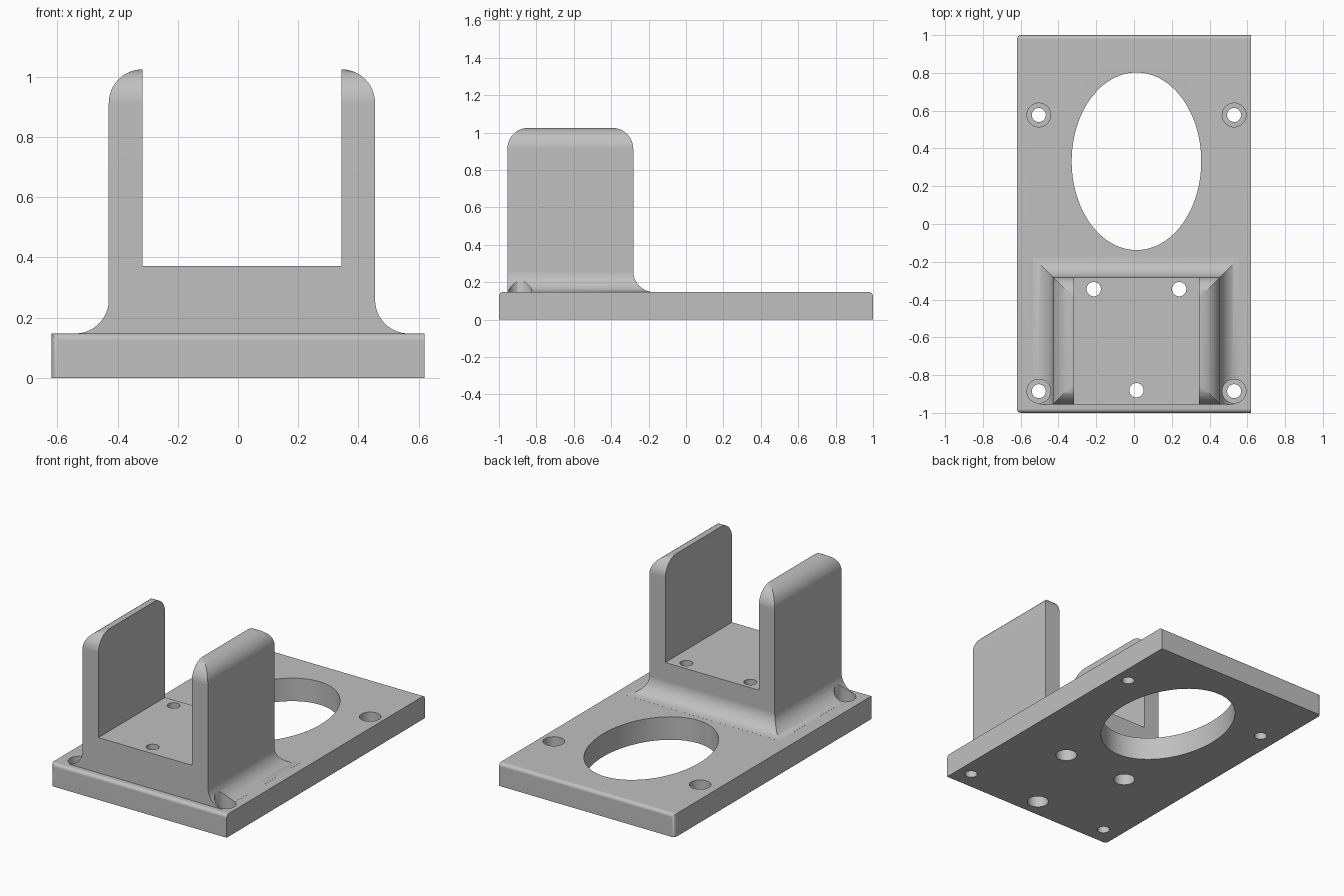
import bpy, bmesh, math
from mathutils import Matrix

if "Cube" in bpy.data.objects:
    bpy.data.objects.remove(bpy.data.objects["Cube"])

CX = 0.013                      # centre line of the cradle and openings
PLATE_TOP = 0.147
R = 0.112                       # radius of cradle fillets and rounded tops
TOP = 1.025
STEPS = 12

grey = bpy.data.materials.new("light grey")
grey.diffuse_color = (0.53, 0.53, 0.53, 1)
grey.use_nodes = True
grey.node_tree.nodes["Principled BSDF"].inputs["Base Color"].default_value = grey.diffuse_color


def add_object(name, bm):
    bmesh.ops.recalc_face_normals(bm, faces=bm.faces)
    mesh = bpy.data.meshes.new(name)
    bm.to_mesh(mesh)
    bm.free()
    mesh.materials.append(grey)
    ob = bpy.data.objects.new(name, mesh)
    bpy.context.collection.objects.link(ob)
    return ob


def box(name, x0, x1, y0, y1, z0, z1, bevel_rule=None):
    bm = bmesh.new()
    mat = Matrix.Translation(((x0 + x1) / 2, (y0 + y1) / 2, (z0 + z1) / 2))
    mat = mat @ Matrix.Diagonal((x1 - x0, y1 - y0, z1 - z0, 1))
    bmesh.ops.create_cube(bm, size=1, matrix=mat)
    if bevel_rule:
        edges = [e for e in bm.edges if bevel_rule(*e.verts)]
        bmesh.ops.bevel(bm, geom=edges, offset=0.022, segments=4,
                        profile=0.5, affect='EDGES')
    return add_object(name, bm)


def cylinder(name, x, y, z0, z1, rx, ry=None, sides=40):
    bm = bmesh.new()
    mat = Matrix.Translation((x, y, (z0 + z1) / 2))
    mat = mat @ Matrix.Diagonal((rx, ry or rx, z1 - z0, 1))
    bmesh.ops.create_cone(bm, cap_ends=True, segments=sides, radius1=1,
                          radius2=1, depth=1, matrix=mat)
    return add_object(name, bm)


def combine(target, tool, operation):
    bpy.context.view_layer.objects.active = target
    mod = target.modifiers.new("combine", 'BOOLEAN')
    mod.operation, mod.solver, mod.object = operation, 'EXACT', tool
    bpy.ops.object.modifier_apply(modifier=mod.name)
    bpy.data.objects.remove(tool)


# base plate: rounded front and back top edges, rounded left corners
def rounded_plate_edge(a, b):
    top_cross = min(a.co.z, b.co.z) > 0.1 and abs(a.co.y - b.co.y) < 0.01
    left_upright = max(a.co.x, b.co.x) < 0 and abs(a.co.z - b.co.z) > 0.1
    return top_cross or left_upright


mount = box("mounting_bracket", -0.62, 0.62, -1, 1, 0, PLATE_TOP, rounded_plate_edge)

# cradle: rectangles stacked upward, flaring at the foot and rounding in at the top
levels = [(0.08, R)]            # height, outward offset
for i in range(STEPS + 1):
    a = math.radians(4 + 86 * i / STEPS)
    levels.append((PLATE_TOP + R - R * math.cos(a), R - R * math.sin(a)))
for i in range(STEPS + 1):
    a = math.radians(90 * i / STEPS)
    levels.append((TOP - R + R * math.sin(a), R * math.cos(a) - R))

bm = bmesh.new()
rings = []
for z, d in levels:
    hx = 0.4425 + d
    front, back = -0.955 - min(d, 0), -0.282 + d
    rings.append([bm.verts.new((CX + sx * hx, y, z)) for sx, y in
                  ((-1, front), (1, front), (1, back), (-1, back))])
for lo, hi in zip(rings, rings[1:]):
    for k in range(4):
        n = (k + 1) % 4
        bm.faces.new((lo[k], lo[n], hi[n], hi[k]))
bm.faces.new(rings[0])
bm.faces.new(rings[-1])
cradle = add_object("cradle", bm)

# open slot between the two cradle walls
combine(cradle, box("slot_cutter", CX - 0.3305, CX + 0.3305, -1.2, 0.2, 0.372, 1.3),
        'DIFFERENCE')
combine(mount, cradle, 'UNION')

# large oval opening
combine(mount, cylinder("oval_cutter", CX, 0.332, -0.1, 0.3, 0.343, 0.47, 96), 'DIFFERENCE')

# corner screw holes with recesses from above
for sx in (-1, 1):
    for y in (0.577, -0.885):
        x = CX + sx * 0.517
        combine(mount, cylinder("recess_cutter", x, y, 0.07, 0.6, 0.063), 'DIFFERENCE')
        combine(mount, cylinder("hole_cutter", x, y, -0.1, 0.1, 0.037), 'DIFFERENCE')

# cradle screw holes with recesses from below
for x, y in ((CX - 0.226, -0.345), (CX + 0.226, -0.345), (CX, -0.88)):
    combine(mount, cylinder("recess_cutter", x, y, -0.1, 0.25, 0.063), 'DIFFERENCE')
    combine(mount, cylinder("hole_cutter", x, y, 0.2, 0.5, 0.038), 'DIFFERENCE')

# smooth fillets, crisp edges, flat large faces
bpy.ops.object.select_all(action='DESELECT')
mount.select_set(True)
bpy.context.view_layer.objects.active = mount
bpy.ops.object.shade_smooth_by_angle(angle=math.radians(28))
weighted = mount.modifiers.new("weighted normals", 'WEIGHTED_NORMAL')
weighted.keep_sharp = True
